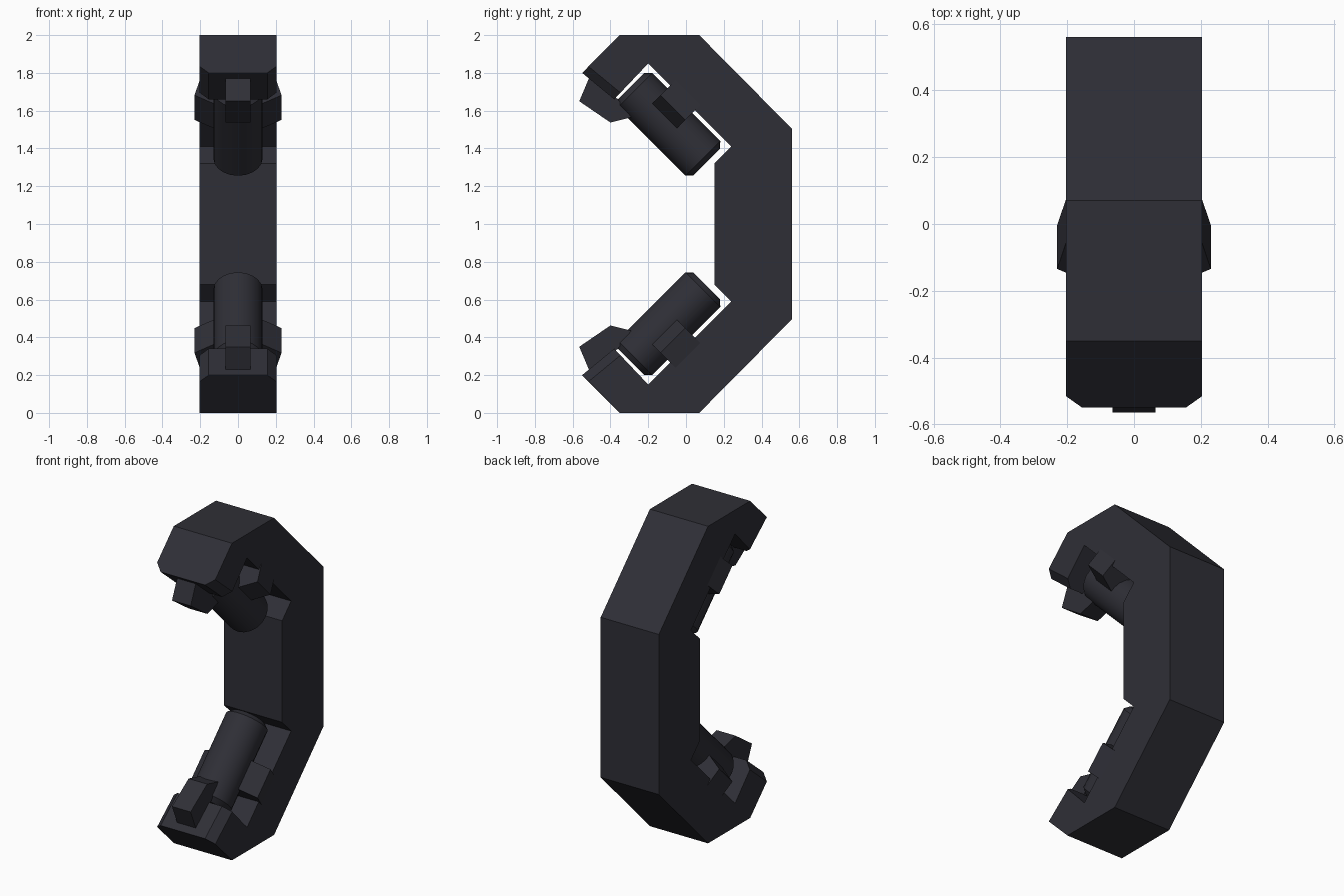
import bpy, bmesh, math
from mathutils import Vector

if "Cube" in bpy.data.objects:
    bpy.data.objects.remove(bpy.data.objects["Cube"])

dark = bpy.data.materials.new("dark slate")
dark.diffuse_color = (0.028, 0.028, 0.037, 1)
dark.use_nodes = True
dark.node_tree.nodes["Principled BSDF"].inputs["Base Color"].default_value = dark.diffuse_color
R = math.sqrt(0.5)


def arm(x, u, v):
    """Arm space (u along lower arm, v away from it) to world."""
    return Vector((x, (u - v) * R, (u + v) * R))


def finish(name, bm, flip=False, smooth=False):
    if flip:  # upper copy mirrors the lower one about z = 1
        for v in bm.verts:
            v.co.z = 2 - v.co.z
    bmesh.ops.recalc_face_normals(bm, faces=bm.faces)
    me = bpy.data.meshes.new(name)
    bm.to_mesh(me)
    bm.free()
    me.materials.append(dark)
    ob = bpy.data.objects.new(name, me)
    bpy.context.collection.objects.link(ob)
    if smooth:
        bpy.ops.object.select_all(action='DESELECT')
        ob.select_set(True)
        bpy.context.view_layer.objects.active = ob
        bpy.ops.object.shade_smooth_by_angle(angle=math.radians(35))
    return ob


def loft(rings):
    """Closed solid through equal-length rings of points."""
    bm = bmesh.new()
    vs = [[bm.verts.new(p) for p in ring] for ring in rings]
    n = len(vs[0])
    for a, b in zip(vs, vs[1:]):
        for i in range(n):
            j = (i + 1) % n
            bm.faces.new((a[i], a[j], b[j], b[i]))
    bm.faces.new(vs[0])
    bm.faces.new(vs[-1])
    return bm


# C-shaped frame: half profile in (y, z), mirrored about z = 1
half = [(0.56, 0.495), (0.07, 0), (-0.35, 0), (-0.55, 0.2), (-0.38, 0.34),
        (-0.2, 0.15), (0.24, 0.59), (0.15, 0.68)]
profile = half + [(y, 2 - z) for y, z in reversed(half)]
bm = loft([[Vector((x, y, z)) for y, z in profile] for x in (-0.203, 0.203)])
# chamfer the side edges of both lips
lip = [e for e in bm.edges
       if abs(e.verts[0].co.x - e.verts[1].co.x) < 0.01
       and all(v.co.y < -0.37 for v in e.verts)]
bmesh.ops.bevel(bm, geom=lip, offset=0.048, segments=1, affect='EDGES')
finish("frame", bm)

for flip, place in ((False, "lower"), (True, "upper")):
    # canister with bevelled ends
    rings = []
    for u, r in ((-0.015, 0.1), (0.015, 0.13), (0.525, 0.13), (0.552, 0.1)):
        rings.append([arm(r * math.sin(t), u, 0.398 + r * math.cos(t))
                      for t in (2 * math.pi * i / 20 for i in range(20))])
    finish(place + "_canister", loft(rings), flip, True)

    # latch on the lip
    latch = [(-0.51, 0.22), (-0.565, 0.35), (-0.4, 0.463),
             (-0.29, 0.435), (-0.36, 0.34)]
    finish(place + "_latch",
           loft([[Vector((x, y, z)) for y, z in latch] for x in (-0.065, 0.065)]), flip)

    # side clips gripping the canister
    clip = [(0.05, 0.42), (0.12, 0.388), (0.23, 0.32), (0.2, 0.195), (0.05, 0.195)]
    for s, side in ((-1, "left"), (1, "right")):
        finish(f"{place}_{side}_clip",
               loft([[arm(s * x, u, v) for x, v in clip] for u in (0.13, 0.315)]), flip)
